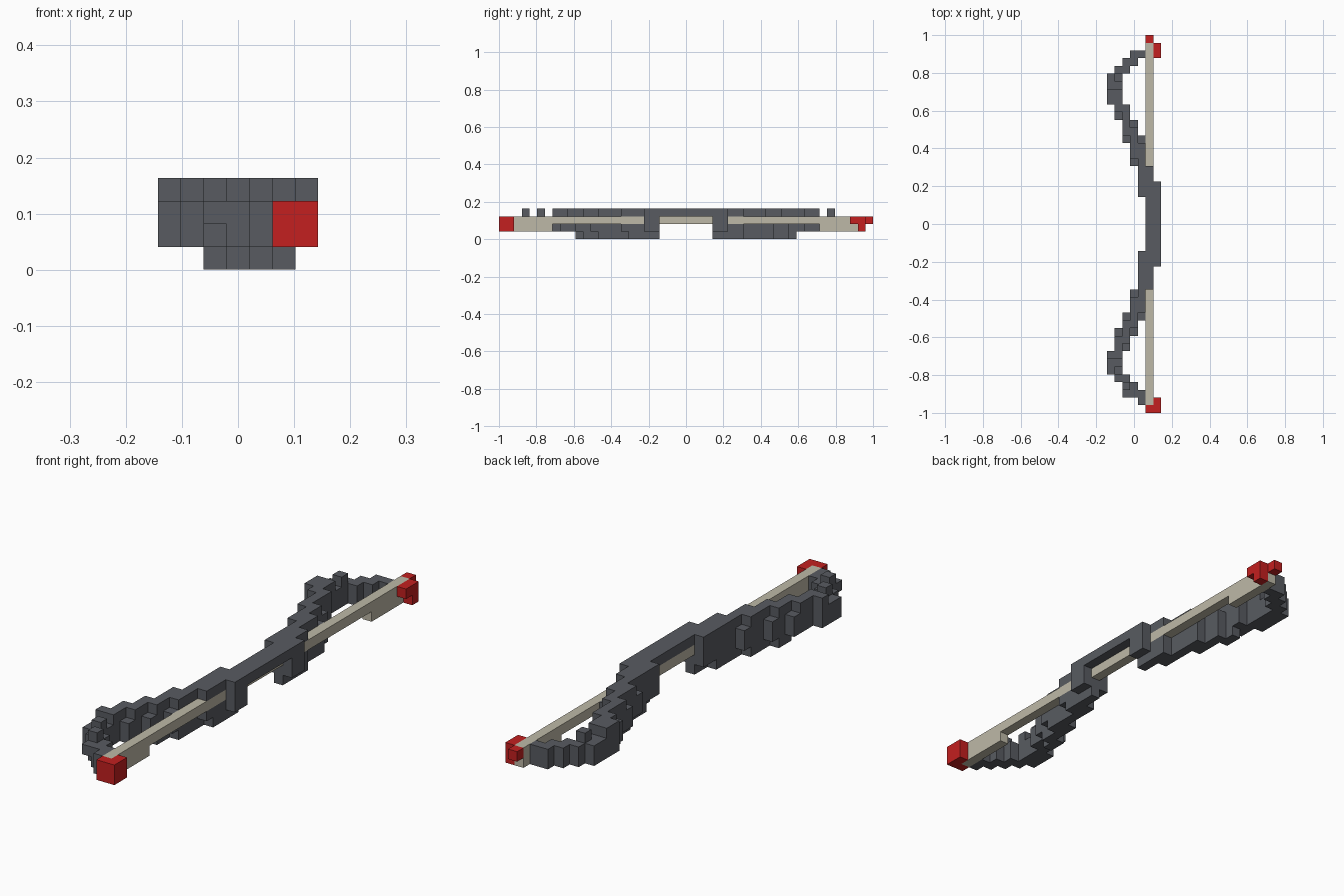
import bpy, bmesh
from mathutils import Vector

old = bpy.data.objects.get("Cube")
if old:
    bpy.data.objects.remove(old, do_unlink=True)

LENGTH, WIDTH = 49, 7
UNIT = 2 / LENGTH


def material(name, rgb):
    m = bpy.data.materials.new(name)
    m.use_nodes = True
    m.diffuse_color = (*rgb, 1)
    m.node_tree.nodes["Principled BSDF"].inputs["Base Color"].default_value = (*rgb, 1)
    return m


dark = material("dark grey", (0.098, 0.105, 0.12))
cream = material("cream", (0.515, 0.485, 0.386))
red = material("red", (0.546, 0.014, 0.014))


def run(col, start, stop, layers):
    """Row of block cells along y in one column."""
    return {(col, j, k) for j in range(start, stop) for k in layers}


def build(name, cells, mat):
    """Outer skin of a set of block cells."""
    bm = bmesh.new()
    for cell in cells:
        for axis in range(3):
            for side in (0, 1):
                step = [0, 0, 0]
                step[axis] = 2 * side - 1
                if tuple(c + s for c, s in zip(cell, step)) in cells:
                    continue
                u, v = (axis + 1) % 3, (axis + 2) % 3
                ring = []
                for a, b in ((0, 0), (1, 0), (1, 1), (0, 1)):
                    p = Vector(cell)
                    p[axis] += side
                    p[u] += a
                    p[v] += b
                    p -= Vector((WIDTH / 2, LENGTH / 2, 0))
                    ring.append(bm.verts.new(p * UNIT))
                bm.faces.new(ring if side else ring[::-1])
    bmesh.ops.remove_doubles(bm, verts=bm.verts, dist=UNIT / 100)
    bmesh.ops.dissolve_limit(bm, angle_limit=0.01, verts=bm.verts, edges=bm.edges)
    mesh = bpy.data.meshes.new(name)
    bm.to_mesh(mesh)
    bm.free()
    mesh.materials.append(mat)
    bpy.context.scene.collection.objects.link(bpy.data.objects.new(name, mesh))


BODY, TOP, BASE = (1, 2), (3,), (0,)

# Front limb: stepped curve with narrower ridge on top and keel below
front = set()
for col, a, b in ((0, 5, 8), (1, 4, 11), (2, 8, 13), (3, 10, 16), (4, 12, 21),
                  (2, 2, 5), (3, 2, 4), (4, 1, 3)):
    front |= run(col, a, b, BODY)
for col, a, b in ((0, 7, 8), (1, 7, 10), (2, 9, 12), (3, 11, 15), (4, 13, 21),
                  (1, 5, 6), (2, 3, 4)):
    front |= run(col, a, b, TOP)
for col, a, b in ((2, 10, 12), (3, 11, 15), (4, 13, 19)):
    front |= run(col, a, b, BASE)
front.discard((2, 2, 1))
build("front_limb", front, dark)

# Back limb
back = set()
for col, a, b in ((0, 40, 44), (1, 38, 45), (2, 35, 40), (3, 32, 38), (4, 28, 36),
                  (2, 44, 46), (3, 45, 47), (4, 46, 47)):
    back |= run(col, a, b, BODY)
for col, a, b in ((0, 40, 42), (1, 39, 42), (2, 36, 40), (3, 33, 37), (4, 28, 35),
                  (1, 43, 44)):
    back |= run(col, a, b, TOP)
for col, a, b in ((2, 37, 39), (3, 34, 38), (4, 30, 36)):
    back |= run(col, a, b, BASE)
build("back_limb", back, dark)

# Grip: bar on top with a downward post at each end
grip = run(5, 16, 32, TOP) | run(6, 19, 30, TOP)
for a, b in ((19, 21), (28, 30)):
    grip |= run(6, a, b, BODY)
grip |= run(5, 16, 21, (1,)) | run(5, 28, 32, (1,))
grip |= run(5, 17, 21, BASE) | run(5, 28, 32, BASE)
build("grip", grip, dark)

# Straight string, thicker at both ends
build("string", run(5, 1, 48, (2,)) | run(5, 1, 7, (1,)) | run(5, 42, 48, (1,)), cream)

# Red end caps
build("front_tip", run(5, 0, 1, BODY) | run(6, 0, 2, BODY), red)
build("back_tip", run(5, 48, 49, (2,)) | run(6, 46, 48, (2,)) | run(6, 47, 48, (1,)), red)
